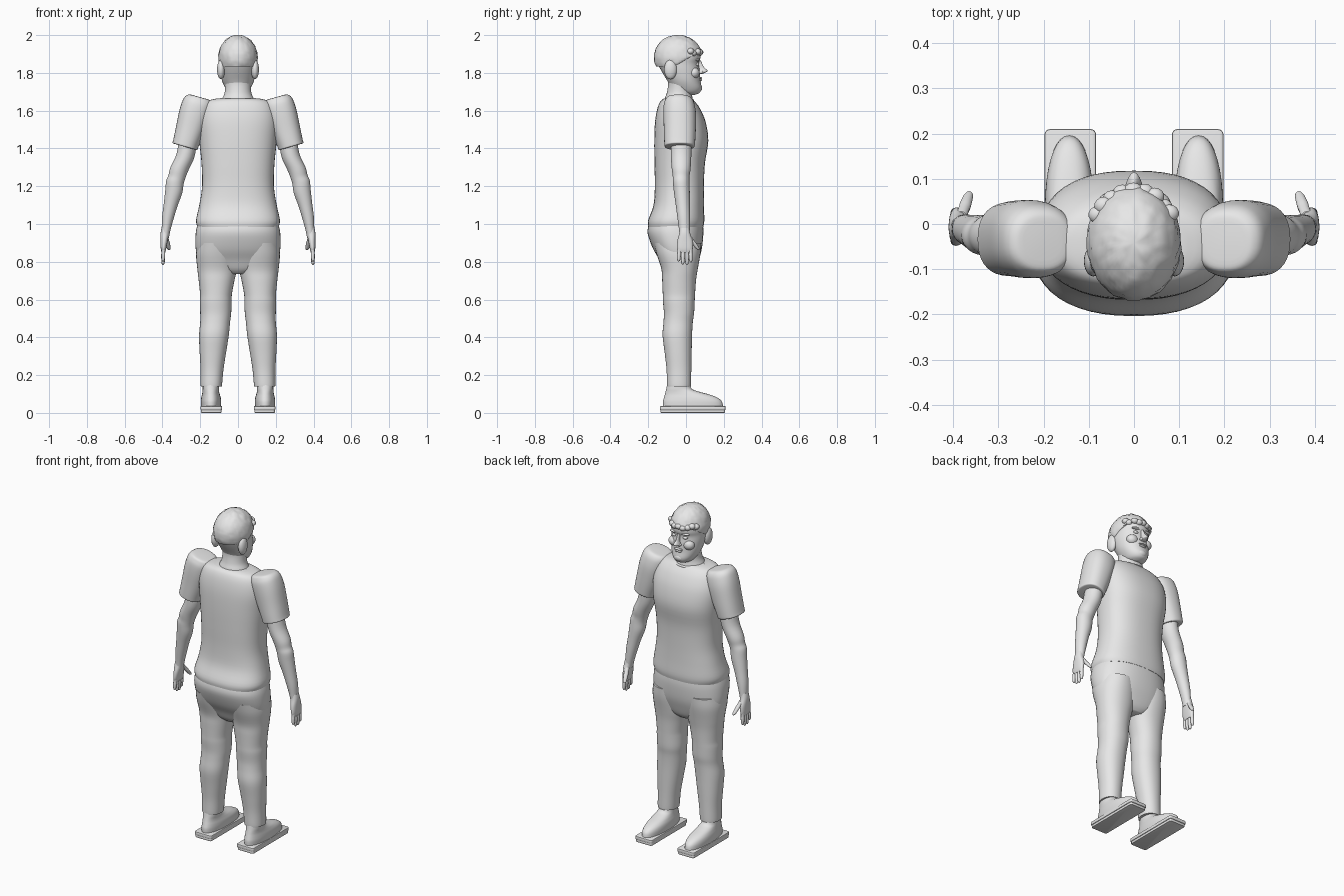
import bpy, bmesh, math, random
from mathutils import Vector, noise

random.seed(2)
grey = bpy.data.materials.new("plain grey")
grey.diffuse_color = (0.8, 0.8, 0.8, 1)


def finish(name, bm, angle=50):
    bmesh.ops.recalc_face_normals(bm, faces=bm.faces)
    me = bpy.data.meshes.new(name)
    bm.to_mesh(me)
    bm.free()
    ob = bpy.data.objects.new(name, me)
    bpy.context.collection.objects.link(ob)
    me.materials.append(grey)
    bpy.ops.object.select_all(action='DESELECT')
    ob.select_set(True)
    bpy.context.view_layer.objects.active = ob
    bpy.ops.object.shade_smooth_by_angle(angle=math.radians(angle))
    return ob


def spline(rows, steps):
    """Catmull-Rom resampling of cross-section rows."""
    out = []
    for i in range(len(rows) - 1):
        a, b, c, d = (rows[min(max(k, 0), len(rows) - 1)] for k in range(i - 1, i + 3))
        for s in range(steps):
            t = s / steps
            out.append([0.5 * (2*q + (r - p)*t + (2*p - 5*q + 4*r - s4)*t*t + (3*q - p - 3*r + s4)*t**3)
                        for p, q, r, s4 in zip(a, b, c, d)])
    return out + [list(rows[-1])]


def loft(name, rows, side=1, n=36, power=2.0, slope=0.0, steps=4):
    """Skin over rows of (z, x min, x max, y min, y max)."""
    bm = bmesh.new()
    rings = []
    for z, x0, x1, y0, y1 in spline(rows, steps):
        ring = []
        for k in range(n):
            a = 2 * math.pi * k / n
            c, s = math.cos(a), math.sin(a)
            dx = math.copysign(abs(c)**(2/power), c) * (x1 - x0) / 2
            dy = math.copysign(abs(s)**(2/power), s) * (y1 - y0) / 2
            ring.append(bm.verts.new((side * ((x0 + x1)/2 + dx), (y0 + y1)/2 + dy, z + slope*dx)))
        rings.append(ring)
    for a, b in zip(rings, rings[1:]):
        for k in range(n):
            bm.faces.new((a[k], a[(k+1) % n], b[(k+1) % n], b[k]))
    bm.faces.new(rings[0])
    bm.faces.new(rings[-1])
    return finish(name, bm)


def blob(name, centre, radius, seg=20, shape=None):
    bm = bmesh.new()
    bmesh.ops.create_uvsphere(bm, u_segments=seg, v_segments=seg // 2 + 2, radius=1)
    for v in bm.verts:
        v.co = Vector(p*r + c for p, r, c in zip(v.co, radius, centre))
        if shape:
            v.co = shape(v.co)
    return finish(name, bm)


def finger(name, a, b, r):
    """Tapered digit with a rounded tip from a down to b."""
    a, b = Vector(a), Vector(b)
    rows = []
    for t, k in ((0, 1), (.3, .95), (.5, 1), (.8, .85), (.93, .65), (1, .2)):
        p = a.lerp(b, t)
        rows.append((p.z, p.x - r*k, p.x + r*k, p.y - r*k, p.y + r*k))
    return rows


# Shirt body with a slight hem overhang
loft("shirt", [(.985, -.215, .215, -.2, .092), (1.02, -.222, .222, -.2, .097),
               (1.1, -.205, .205, -.172, .095), (1.2, -.19, .19, -.165, .095),
               (1.32, -.193, .193, -.167, .1), (1.44, -.205, .205, -.168, .118),
               (1.54, -.21, .21, -.164, .104), (1.61, -.195, .195, -.152, .075),
               (1.65, -.165, .165, -.135, .045), (1.665, -.11, .11, -.115, .025)],
     n=48, power=2.4)

# Trouser seat
loft("trouser_seat", [(.735, -.06, .06, -.09, .03), (.76, -.14, .14, -.115, .05),
                      (.81, -.205, .205, -.14, .068), (.87, -.224, .224, -.175, .084),
                      (.95, -.224, .224, -.203, .092), (1.0, -.214, .214, -.197, .09)],
     n=48, power=2.3)

# Neckline and neck
bm = bmesh.new()
ring = [Vector((.09*math.cos(i*math.pi/20), -.04 + .077*math.sin(i*math.pi/20),
                1.66 - .006*abs(math.sin(i*math.pi/20)))) for i in range(40)]
loops = []
for p in ring:
    out = Vector((p.x, p.y + .04, 0)).normalized()
    loops.append([bm.verts.new(p + out*.007*math.cos(j*math.pi/4) + Vector((0, 0, .007*math.sin(j*math.pi/4))))
                  for j in range(8)])
for i in range(40):
    for j in range(8):
        bm.faces.new((loops[i][j], loops[(i+1) % 40][j], loops[(i+1) % 40][(j+1) % 8], loops[i][(j+1) % 8]))
finish("neckline", bm)
loft("neck", [(1.63, -.1, .1, -.12, .045), (1.665, -.083, .083, -.112, .035),
              (1.7, -.07, .07, -.1, .03), (1.76, -.07, .07, -.095, .03), (1.83, -.075, .075, -.12, .03)])

# Face and skull
loft("head", [(1.683, -.025, .025, -.02, .045), (1.695, -.05, .05, -.06, .072),
              (1.72, -.068, .068, -.08, .083), (1.76, -.085, .085, -.1, .076),
              (1.81, -.094, .094, -.13, .073), (1.85, -.097, .097, -.15, .068),
              (1.88, -.097, .097, -.155, .076), (1.92, -.092, .092, -.15, .07),
              (1.96, -.065, .065, -.12, .035)], n=40, power=2.1)


# Hair cap with a hairline that rises towards the forehead
def hair_shape(p):
    t = min(max((p.y + .06) / .11, 0), 1)
    line = 1.835 + .065 * t
    d = (p - Vector((0, -.04, 1.89))).normalized()
    p = p + d * .004 * noise.noise(p * 55)
    p.z = min(max(p.z, line), 2.0)
    return p


blob("hair", (0, -.042, 1.882), (.104, .128, .119), 56, hair_shape)
for i in range(9):
    a = math.radians(25 + i * 16.5)
    blob("fringe_tuft", (.086*math.cos(a), -.02 + .09*math.sin(a) + random.uniform(-.004, .006),
                         1.909 + random.uniform(-.006, .006)), (.022, .02, .017), 14)

# Nose, lips and chin
loft("nose", [(1.795, -.012, .012, .05, .085), (1.803, -.019, .019, .05, .106),
              (1.813, -.014, .014, .05, .115), (1.83, -.009, .009, .05, .096),
              (1.865, -.008, .008, .05, .078)], n=16)
blob("upper_lip", (0, .073, 1.773), (.027, .013, .006))
blob("lower_lip", (0, .073, 1.762), (.023, .012, .007))
blob("chin", (0, .06, 1.72), (.035, .026, .024))

for s, tag in ((1, "right"), (-1, "left")):
    # Eyes, brows, cheeks and ears
    blob(tag + "_eye", (s*.036, .058, 1.845), (.015, .012, .009))
    blob(tag + "_brow", (s*.038, .061, 1.868), (.026, .014, .007))
    blob(tag + "_nostril", (s*.013, .078, 1.803), (.009, .014, .008), 12)
    blob(tag + "_cheek", (s*.048, .042, 1.8), (.034, .03, .03))
    blob(tag + "_ear", (s*.09, -.082, 1.818), (.021, .034, .052))

    # Short sleeve with a tilted hem
    loft(tag + "_sleeve", [(1.408, .218, .338, -.105, .037), (1.412, .214, .346, -.113, .045),
                           (1.43, .208, .342, -.115, .048), (1.5, .18, .327, -.117, .052),
                           (1.58, .15, .31, -.12, .053), (1.63, .135, .294, -.118, .046),
                           (1.655, .132, .28, -.11, .036), (1.668, .14, .262, -.1, .022),
                           (1.672, .16, .245, -.08, .005)], s, power=2.3, slope=.28 if s else 0)

    # Bare arm with elbow swelling
    loft(tag + "_arm", [(.93, .366, .406, -.034, .018), (.97, .358, .404, -.037, .02),
                        (1.03, .342, .402, -.045, .021), (1.1, .321, .393, -.054, .02),
                        (1.17, .296, .385, -.064, .02), (1.22, .288, .38, -.069, .018),
                        (1.25, .279, .368, -.07, .018), (1.29, .264, .358, -.075, .024),
                        (1.36, .232, .326, -.08, .028), (1.45, .215, .31, -.08, .03)], s, slope=.2)

    # Hand
    loft(tag + "_palm", [(.85, .385, .405, -.04, .03), (.87, .38, .409, -.048, .036),
                         (.91, .372, .41, -.046, .035), (.95, .366, .41, -.036, .022),
                         (.98, .362, .404, -.033, .017)], s, n=24, power=2.4)
    for i, (y, z) in enumerate(((-.039, .802), (-.017, .785), (.005, .783), (.026, .797))):
        loft(f"{tag}_finger_{i+1}", finger("f", (.395, y*.9, .87), (.397, y, z), .0105), s, n=12)
    loft(tag + "_thumb", finger("t", (.383, .015, .935), (.364, .068, .862), .013), s, n=12)

    # Trouser leg with knee swelling and cuff
    loft(tag + "_trouser_leg", [(.14, .086, .197, -.1, .026), (.155, .084, .198, -.101, .027),
                                (.23, .077, .198, -.103, .028), (.32, .063, .203, -.113, .03),
                                (.41, .049, .206, -.124, .032), (.48, .042, .2, -.119, .036),
                                (.53, .036, .2, -.117, .043), (.59, .034, .202, -.122, .046),
                                (.63, .032, .201, -.123, .048), (.7, .019, .208, -.126, .053),
                                (.76, .006, .215, -.13, .062), (.84, .002, .222, -.155, .076),
                                (.9, .006, .215, -.17, .08)], s, power=2.15)

    # Shoe upper, ankle and two-layer sole
    loft(tag + "_shoe_upper", [(.035, .09, .196, -.122, .196), (.06, .089, .197, -.122, .19),
                               (.08, .091, .195, -.117, .168), (.097, .096, .191, -.112, .125),
                               (.112, .1, .188, -.108, .07), (.128, .101, .187, -.104, .03),
                               (.16, .101, .187, -.098, .015)], s, power=2.2)
    for part, z0, z1, inset in (("outsole", 0, .017, .003), ("midsole", .015, .036, 0)):
        bm = bmesh.new()
        bmesh.ops.create_cube(bm, size=1)
        for v in bm.verts:
            v.co = Vector((s*.141 + v.co.x*(.114 - 2*inset), .036 + v.co.y*(.348 - 2*inset),
                           (z0 + z1)/2 + v.co.z*(z1 - z0)))
        up = [e for e in bm.edges if abs(e.verts[0].co.z - e.verts[1].co.z) > .005]
        bmesh.ops.bevel(bm, geom=up, offset=.012, segments=4, affect='EDGES', profile=.5)
        rim = [e for e in bm.edges if e.calc_face_angle(0) > 1.2]
        bmesh.ops.bevel(bm, geom=rim, offset=.004, segments=2, affect='EDGES', profile=.5)
        finish(f"{tag}_{part}", bm, 35)
